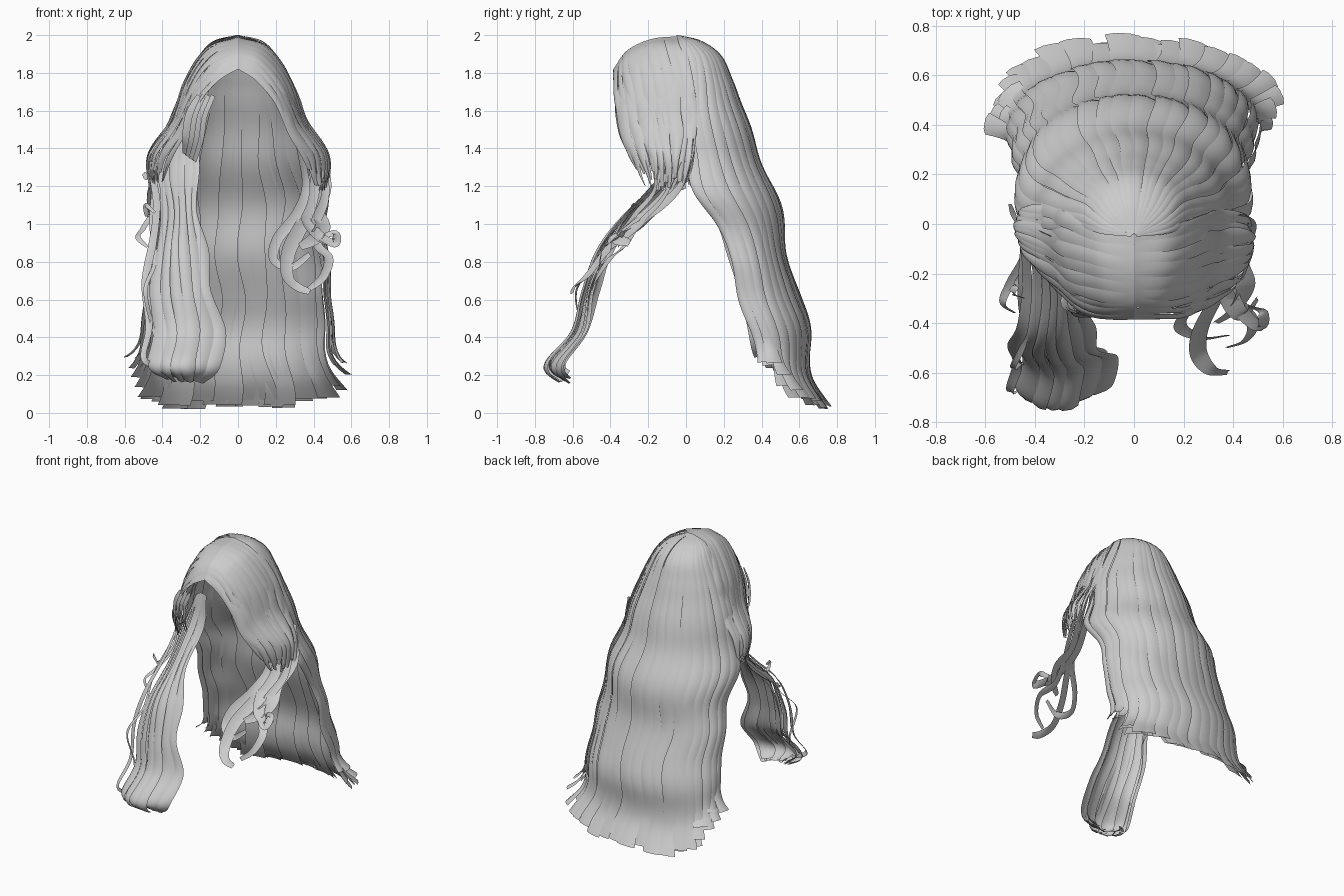
import bpy, bmesh, math, random
from mathutils import Vector

if "Cube" in bpy.data.objects:
    bpy.data.objects.remove(bpy.data.objects["Cube"])
random.seed(4)

GREY = (0.6, 0.6, 0.6, 1)
hair = bpy.data.materials.new("hair_grey")
hair.use_nodes = True
hair.diffuse_color = GREY
hair.node_tree.nodes["Principled BSDF"].inputs["Base Color"].default_value = GREY


def spline(pts, t):
    """Point at t (0 to 1) on a smooth curve through pts."""
    n = len(pts) - 1
    i = min(int(max(t, 0) * n), n - 1)
    f = t * n - i
    b, c = pts[i], pts[i + 1]
    a = pts[i - 1] if i else b * 2 - c
    d = pts[i + 2] if i + 2 <= n else c * 2 - b
    return b + (c - a) * (f / 2) + (a * 2 - b * 5 + c * 4 - d) * (f * f / 2) \
        + (b * 3 - a - c * 3 + d) * (f ** 3 / 2)


def vectors(rows):
    return [Vector(r) for r in rows]


def finish(bm, name):
    mesh = bpy.data.meshes.new(name)
    bm.to_mesh(mesh)
    bm.free()
    mesh.materials.append(hair)
    ob = bpy.data.objects.new(name, mesh)
    bpy.context.collection.objects.link(ob)
    for p in mesh.polygons:
        p.use_smooth = True


def grid(bm, rows):
    vs = [[bm.verts.new(p) for p in r] for r in rows]
    for r, s in zip(vs, vs[1:]):
        for k in range(len(r) - 1):
            bm.faces.new((r[k], r[k + 1], s[k + 1], s[k]))


def strips(bm, surf, count, start=0, end=lambda u: 1, taper=0, steps=40, lift=0.008, flick=0):
    """Cut a surface(u, v) into overlapping ribbons, tips tapered or flicked outward."""
    for i in range(count):
        mid = (i + 0.5 + random.uniform(-0.15, 0.15)) / count
        half = random.uniform(0.6, 0.75) / count
        tip = end(mid) - random.uniform(0, 0.02)
        rise = random.uniform(0, lift)
        turn = flick * random.uniform(0.4, 1.1)
        phase = random.uniform(0, 6)
        rows = []
        for j in range(steps + 1):
            f = j / steps
            v = start + (tip - start) * f
            sway = 0.15 * half * math.sin(f * 14 + phase)
            w = half * (1 - taper * max(0, f - 0.55) / 0.45)
            ease = min(1, f * 3)
            curl = turn * (max(0, f - 0.92) / 0.08) ** 2
            row = []
            for c in (-1, -0.4, 0.4, 1):
                u = min(max(mid + sway + w * c, 0), 1)
                p = surf(u, v)
                e = 0.02
                du = surf(min(u + e, 1), v) - surf(max(u - e, 0), v)
                dv = surf(u, min(v + e, 1)) - surf(u, max(v - e, 0))
                n = dv.cross(du).normalized()
                row.append(p + n * (curl + ease * (rise + lift * (1 - c * c + 0.7 * c))))
            rows.append(row)
        grid(bm, rows)


def ribbon(bm, pts, width, facing, steps=36):
    """A thin strand along a path, tapering at both ends."""
    pts, facing = vectors(pts), Vector(facing)
    rows = []
    for j in range(steps + 1):
        t = j / steps
        p = spline(pts, t)
        along = spline(pts, min(t + 0.02, 1)) - spline(pts, max(t - 0.02, 0))
        side = along.cross(facing).normalized()
        w = width * (0.35 + 0.65 * math.sin(math.pi * min(1, t * 0.85 + 0.1)))
        rows.append([p - side * w / 2, p + along.cross(side).normalized() * w * 0.12,
                     p + side * w / 2])
    grid(bm, rows)


# Back curtain: each row is height, half width, side depth, back depth
BACK = vectors([
    (2.0, 0.01, -0.05, -0.04), (1.965, 0.13, -0.03, 0.085), (1.88, 0.21, 0, 0.195),
    (1.75, 0.275, 0, 0.25), (1.6, 0.32, 0, 0.285), (1.4, 0.4, 0.02, 0.375),
    (1.2, 0.46, 0.06, 0.45), (1.0, 0.44, 0.19, 0.5), (0.8, 0.5, 0.26, 0.55),
    (0.6, 0.465, 0.31, 0.585), (0.4, 0.515, 0.37, 0.665), (0.2, 0.54, 0.41, 0.655),
    (0.02, 0.56, 0.42, 0.665)])


def back_surface(scale, spread):
    def surf(u, v):
        z, half, side, back = spline(BACK, v)
        a = math.radians(spread) * (1 - 2 * u)
        wave = 0.02 * math.sin((z - 1.2) * 12.5) * min(1, v * 2)
        half, depth = (half - wave) * scale, (back - side - wave) * scale
        a += 0.04 * math.sin(z * 13) * v
        return Vector((half * math.sin(a), side + depth * math.cos(a), z))
    return surf


def back_end(spread, extra=0):
    def end(u):
        s = abs(math.sin(math.radians(spread) * (1 - 2 * u)))
        return 1 - 0.1 * s ** 8 - extra
    return end


bm = bmesh.new()
strips(bm, back_surface(1, 95), 20, 0, back_end(95), steps=70, flick=0.075)
finish(bm, "back_hair_outer")
bm = bmesh.new()
strips(bm, back_surface(0.95, 90), 12, 0.2, back_end(90, 0.005), steps=60, flick=0.05)
finish(bm, "back_hair_inner")

# Swept top: guides run from the centre parting down to the cheek
FRONT = vectors([(0, -0.385, 1.82), (0.1, -0.385, 1.755), (0.2, -0.375, 1.63),
                 (0.265, -0.35, 1.48), (0.34, -0.3, 1.35), (0.4, -0.22, 1.2)])
FRONT_MID = vectors([(0, -0.31, 1.92), (0.12, -0.31, 1.865), (0.23, -0.29, 1.72),
                     (0.31, -0.25, 1.52), (0.42, -0.2, 1.36), (0.43, -0.16, 1.18)])
REAR_MID = vectors([(0, -0.18, 1.98), (0.15, -0.16, 1.925), (0.27, -0.13, 1.75),
                    (0.345, -0.1, 1.54), (0.465, -0.08, 1.36), (0.45, -0.08, 1.17)])
REAR = vectors([(0, -0.02, 1.995), (0.16, 0.0, 1.93), (0.275, 0.04, 1.75),
                (0.335, 0.06, 1.56), (0.43, 0.04, 1.38), (0.46, 0.0, 1.2)])


def guide_surface(guides, side=1, pull=0):
    """Surface through guide curves; pull moves the front tips backward."""
    def surf(u, v):
        across = u if side > 0 else 1 - u
        p = spline([spline(g, v) for g in guides], across)
        return Vector((p.x * side, p.y + pull * v * v * (1 - 0.6 * across), p.z))
    return surf


for side, name, pull in ((1, "left", 0), (-1, "right", 0.14)):
    bm = bmesh.new()
    surf = guide_surface((FRONT, FRONT_MID, REAR_MID, REAR), side, pull)
    strips(bm, surf, 9, 0, lambda u: random.uniform(0.88, 1), 0.45, 36)
    strips(bm, surf, 6, 0.3, lambda u: random.uniform(0.94, 1), 0.75, 30, 0.012)
    # loose fine strands lying over the sweep
    for k in range(6):
        u = random.uniform(0.05, 0.8)
        pts = [surf(u, t / 6) * 1.006 for t in range(2, 7)]
        pts[-1] += Vector((random.uniform(-0.04, 0.02) * side, -0.03, 0.0))
        ribbon(bm, pts, 0.025, (side, -0.5, 0.4), 24)
    finish(bm, "swept_top_" + name)

# Long lock hanging forward over the right shoulder
OUTER = vectors([(-0.36, 0.03, 1.46), (-0.43, 0.02, 1.27), (-0.41, -0.2, 1.06), (-0.43, -0.4, 0.87),
                 (-0.47, -0.48, 0.65), (-0.45, -0.55, 0.42), (-0.48, -0.66, 0.25), (-0.39, -0.62, 0.2)])
CENTRE = vectors([(-0.3, 0.0, 1.5), (-0.33, -0.06, 1.29), (-0.31, -0.29, 1.06), (-0.32, -0.46, 0.86),
                  (-0.31, -0.54, 0.63), (-0.28, -0.6, 0.42), (-0.31, -0.74, 0.25), (-0.29, -0.66, 0.17)])
INNER = vectors([(-0.22, -0.05, 1.52), (-0.2, -0.1, 1.3), (-0.22, -0.28, 1.06), (-0.16, -0.4, 0.85),
                 (-0.15, -0.49, 0.65), (-0.07, -0.52, 0.43), (-0.1, -0.64, 0.25), (-0.19, -0.6, 0.17)])
bm = bmesh.new()
lock = guide_surface((OUTER, CENTRE, INNER))
strips(bm, lock, 6, steps=50, lift=0.012)
# a second, shorter layer gives the lock its thickness
strips(bm, lambda u, v: lock(0.1 + 0.8 * u, v) + Vector((0, 0.035, 0.01)), 4, 0.1,
       lambda u: 0.97, steps=44, lift=0.012)
ribbon(bm, [p + Vector((-0.02, -0.02, 0.04)) for p in OUTER], 0.05, (-0.6, -1, 0.3))
finish(bm, "right_front_lock")

# Inner fringe clump beside the right temple
bm = bmesh.new()
for k in range(4):
    d = k * 0.026
    ribbon(bm, [(-0.13 - d, -0.37, 1.68), (-0.18 - d, -0.36, 1.58), (-0.2 - d, -0.33, 1.45),
                (-0.23 - d * 0.7, -0.26, 1.33 + d * 0.5)], 0.05, (-0.7, -1, 0), 16)
finish(bm, "right_temple_strands")

# Loose curls on both sides
LEFT_CURLS = (
    (0.06, [(0.32, -0.2, 1.42), (0.36, -0.16, 1.2), (0.31, -0.27, 1.05), (0.21, -0.36, 0.92),
            (0.19, -0.42, 0.81), (0.28, -0.46, 0.77), (0.38, -0.45, 0.84)]),
    (0.08, [(0.42, -0.02, 1.38), (0.4, -0.12, 1.16), (0.34, -0.28, 1.0), (0.27, -0.42, 0.86),
            (0.26, -0.52, 0.73), (0.31, -0.59, 0.67), (0.38, -0.6, 0.64)]),
    (0.06, [(0.45, 0.0, 1.35), (0.38, -0.1, 1.15), (0.36, -0.25, 1.03), (0.43, -0.35, 0.94),
            (0.51, -0.42, 0.9), (0.52, -0.36, 0.95), (0.46, -0.33, 0.94)]),
    (0.06, [(0.46, -0.03, 1.33), (0.46, -0.12, 1.14), (0.41, -0.25, 1.0), (0.42, -0.32, 0.89),
            (0.48, -0.4, 0.82), (0.45, -0.47, 0.72), (0.37, -0.5, 0.65)]),
    (0.09, [(0.42, 0.03, 1.45), (0.46, -0.02, 1.22), (0.42, -0.15, 1.08), (0.45, -0.26, 0.99),
            (0.4, -0.35, 0.92), (0.33, -0.4, 0.88)]),
    (0.09, [(0.38, 0.04, 1.45), (0.41, 0.0, 1.25), (0.37, -0.14, 1.1), (0.38, -0.28, 1.0),
            (0.44, -0.37, 0.93), (0.5, -0.3, 0.9)]))
RIGHT_CURLS = (
    (0.03, [(-0.45, -0.05, 1.3), (-0.42, -0.14, 1.15), (-0.47, -0.24, 1.04), (-0.49, -0.28, 1.1),
            (-0.44, -0.3, 1.06)]),
    (0.035, [(-0.46, 0.0, 1.25), (-0.44, -0.12, 1.1), (-0.5, -0.24, 0.98), (-0.53, -0.32, 0.93),
             (-0.48, -0.36, 0.88)]),
    (0.025, [(-0.45, -0.05, 1.2), (-0.46, -0.3, 1.0), (-0.44, -0.46, 0.8), (-0.49, -0.58, 0.65),
             (-0.45, -0.56, 0.45), (-0.42, -0.6, 0.35)]),
    (0.04, [(-0.42, -0.08, 1.38), (-0.45, -0.04, 1.3), (-0.48, 0.02, 1.25), (-0.5, 0.08, 1.27)]))
for name, curls, facing in (("left_curls", LEFT_CURLS, (0.5, -1, 0.5)),
                            ("right_curls", RIGHT_CURLS, (-0.5, -1, 0.5))):
    bm = bmesh.new()
    for width, pts in curls:
        ribbon(bm, pts, width, facing)
    finish(bm, name)
